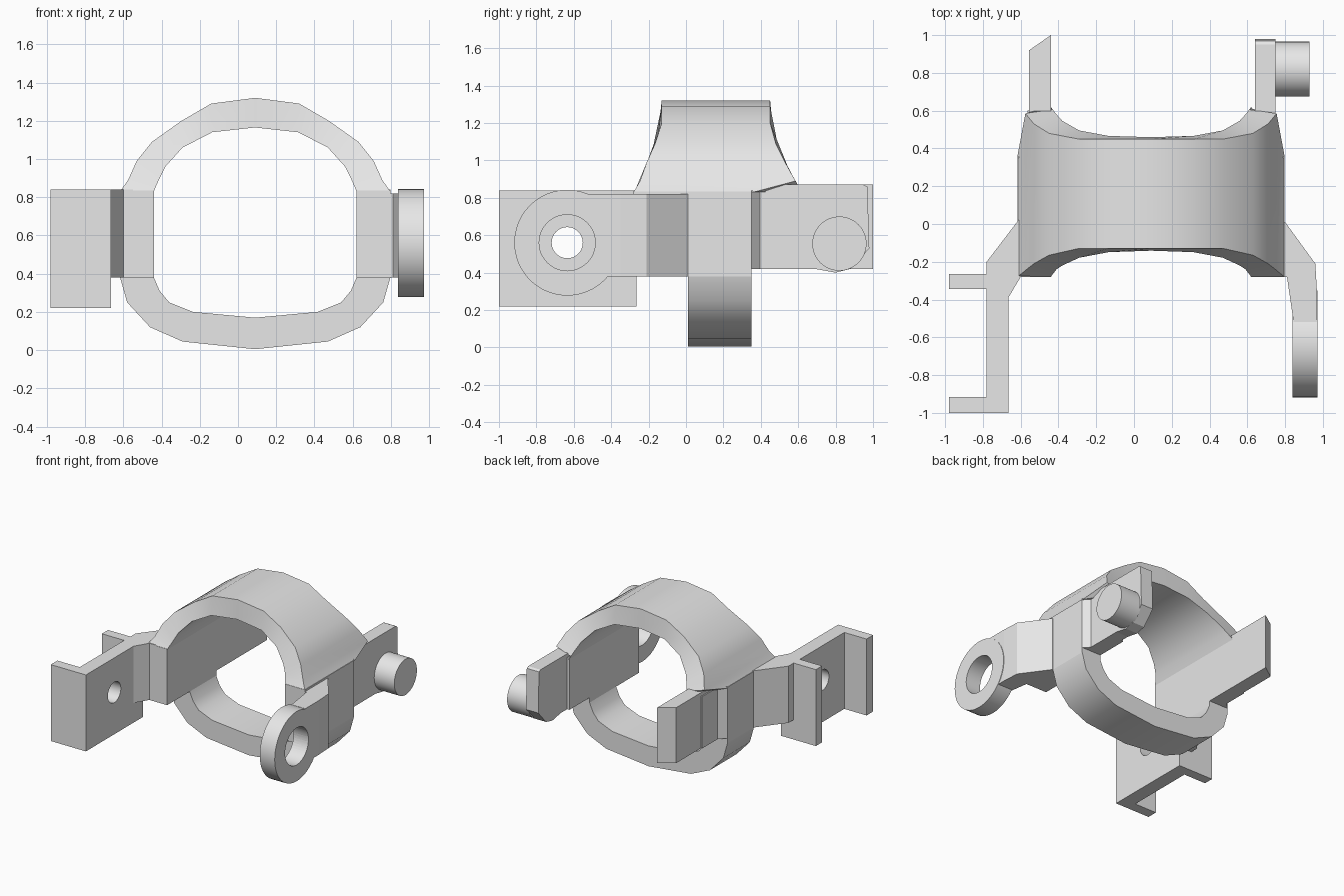
import bpy, bmesh, math
from mathutils import Matrix

cube = bpy.data.objects.get("Cube")
if cube:
    bpy.data.objects.remove(cube, do_unlink=True)

GREY = (0.8, 0.8, 0.8, 1)
mat = bpy.data.materials.new("plain grey")
mat.use_nodes = True
mat.diffuse_color = GREY
mat.node_tree.nodes["Principled BSDF"].inputs["Base Color"].default_value = GREY

MID = 0.09      # x centre of the ring


def finish(name, bm):
    bmesh.ops.recalc_face_normals(bm, faces=bm.faces)
    mesh = bpy.data.meshes.new(name)
    bm.to_mesh(mesh)
    bm.free()
    mesh.materials.append(mat)
    ob = bpy.data.objects.new(name, mesh)
    bpy.context.collection.objects.link(ob)
    return ob


def activate(ob):
    bpy.ops.object.select_all(action='DESELECT')
    ob.select_set(True)
    bpy.context.view_layer.objects.active = ob


def smooth(ob):
    activate(ob)
    bpy.ops.object.shade_smooth_by_angle(angle=math.radians(30))


def prism(name, outline, low, high, axis='Z'):
    """Extrude an outline: (x, y) along Z, or (y, z) along X."""
    bm = bmesh.new()
    place = (lambda p, h: (p[0], p[1], h)) if axis == 'Z' else (lambda p, h: (h, p[0], p[1]))
    a, b = [[bm.verts.new(place(p, h)) for p in outline] for h in (low, high)]
    bm.faces.new(a)
    bm.faces.new(b)
    n = len(outline)
    for i in range(n):
        j = (i + 1) % n
        bm.faces.new((a[i], a[j], b[j], b[i]))
    return finish(name, bm)


def rod(name, x0, x1, y, z, radius):
    bm = bmesh.new()
    turn = Matrix.Translation(((x0 + x1) / 2, y, z)) @ Matrix.Rotation(math.pi / 2, 4, 'Y')
    bmesh.ops.create_cone(bm, cap_ends=True, segments=48, radius1=radius,
                          radius2=radius, depth=x1 - x0, matrix=turn)
    return finish(name, bm)


def drill(ob, x0, x1, y, z, radius):
    cutter = rod("hole_cutter", x0, x1, y, z, radius)
    mod = ob.modifiers.new("hole", 'BOOLEAN')
    mod.operation = 'DIFFERENCE'
    mod.solver = 'EXACT'
    mod.object = cutter
    activate(ob)
    bpy.ops.object.modifier_apply(modifier=mod.name)
    bpy.data.objects.remove(cutter, do_unlink=True)


def half_ring(name, stations, depth):
    """Loft four-sided sections given as (outer dx, z, inner dx, z)."""
    bm = bmesh.new()
    both = [(-1, s) for s in reversed(stations[1:])] + [(1, s) for s in stations]
    rows = []
    for side, (ox, oz, ix, iz) in both:
        of, ob_ = depth(oz, True)
        nf, nb = depth(iz, False)
        rows.append([bm.verts.new(p) for p in (
            (MID + side * ox, of, oz), (MID + side * ox, ob_, oz),
            (MID + side * ix, nb, iz), (MID + side * ix, nf, iz))])
    for r, s in zip(rows, rows[1:]):
        for i in range(4):
            j = (i + 1) % 4
            bm.faces.new((r[i], r[j], s[j], s[i]))
    bm.faces.new(rows[0])
    bm.faces.new(rows[-1])
    ob = finish(name, bm)
    smooth(ob)


# Arch: its depth flares towards the sides
FLARE = [(0.83, -0.28, 0.62), (0.9, -0.24, 0.58), (0.99, -0.21, 0.53),
         (1.09, -0.165, 0.48), (1.2, -0.13, 0.45), (1.4, -0.13, 0.45)]


def arch_depth(z, outer):
    if outer and z < 0.85:
        return -0.28, 0.36
    for (za, fa, ba), (zb, fb, bb) in zip(FLARE, FLARE[1:]):
        if z <= zb:
            t = (z - za) / (zb - za)
            return fa + t * (fb - fa), ba + t * (bb - ba)


half_ring("upper_arch", [
    (0, 1.32, 0, 1.165), (0.23, 1.29, 0.225, 1.14), (0.385, 1.2, 0.38, 1.06),
    (0.54, 1.09, 0.47, 0.96), (0.62, 0.99, 0.5, 0.9), (0.665, 0.89, 0.52, 0.855),
    (0.707, 0.83, 0.53, 0.83)], arch_depth)

half_ring("lower_loop", [
    (0, 0.005, 0, 0.17), (0.38, 0.045, 0.325, 0.2), (0.55, 0.12, 0.45, 0.25),
    (0.67, 0.25, 0.5, 0.31), (0.707, 0.38, 0.53, 0.38)], lambda z, outer: (0.01, 0.35))

# Side walls joining arch and loop, stepping in towards the back arms
for side, word in ((1, "left"), (-1, "right")):
    def around(points):
        return [(MID + side * x, y) for x, y in points]
    prism(word + "_wall", around([(0.53, -0.28), (0.707, -0.28), (0.707, 0.35), (0.53, 0.35)]),
          0.38, 0.835)
    prism(word + "_step", around([(0.53, 0.35), (0.707, 0.35), (0.655, 0.4),
                                  (0.655, 0.6), (0.53, 0.61)]), 0.42, 0.84)

# Back arms and pin
prism("left_back_arm", [(0.35, 0.42), (0.69, 0.42), (0.8, 0.4), (0.88, 0.42), (0.98, 0.53),
                        (0.97, 0.86), (0.95, 0.87), (0.35, 0.87)], 0.64, 0.75, 'X')
prism("right_back_arm", [(-0.44, 0.35), (-0.555, 0.35), (-0.555, 0.92), (-0.44, 1)], 0.42, 0.87)
smooth(rod("pin", 0.74, 0.93, 0.82, 0.555, 0.145))

# Front arm with eyelet
EYE = (-0.635, 0.56)
arm = prism("left_front_arm", [(0.72, 0.01), (0.8, 0.01), (0.96, -0.21), (0.968, -0.35),
                               (0.968, -0.52), (0.845, -0.52), (0.81, -0.28), (0.72, -0.28)],
            0.38, 0.82)
eyelet = rod("eyelet", 0.838, 0.972, *EYE, 0.283)
for part in (arm, eyelet):
    drill(part, 0.7, 1.1, *EYE, 0.15)
smooth(eyelet)

# Channel bracket and its link to the ring
bracket = prism("channel_bracket", [(-0.665, -1), (-0.98, -1), (-0.98, -0.915), (-0.78, -0.915),
                                    (-0.78, -0.345), (-0.98, -0.345), (-0.98, -0.265),
                                    (-0.665, -0.265)], 0.22, 0.84)
drill(bracket, -0.9, -0.6, *EYE, 0.083)
smooth(bracket)
prism("bracket_link", [(-0.78, -0.3), (-0.78, -0.2), (-0.612, 0.02), (-0.55, 0.02),
                       (-0.55, -0.28), (-0.6, -0.28), (-0.665, -0.39), (-0.7, -0.39)],
      0.38, 0.84)
